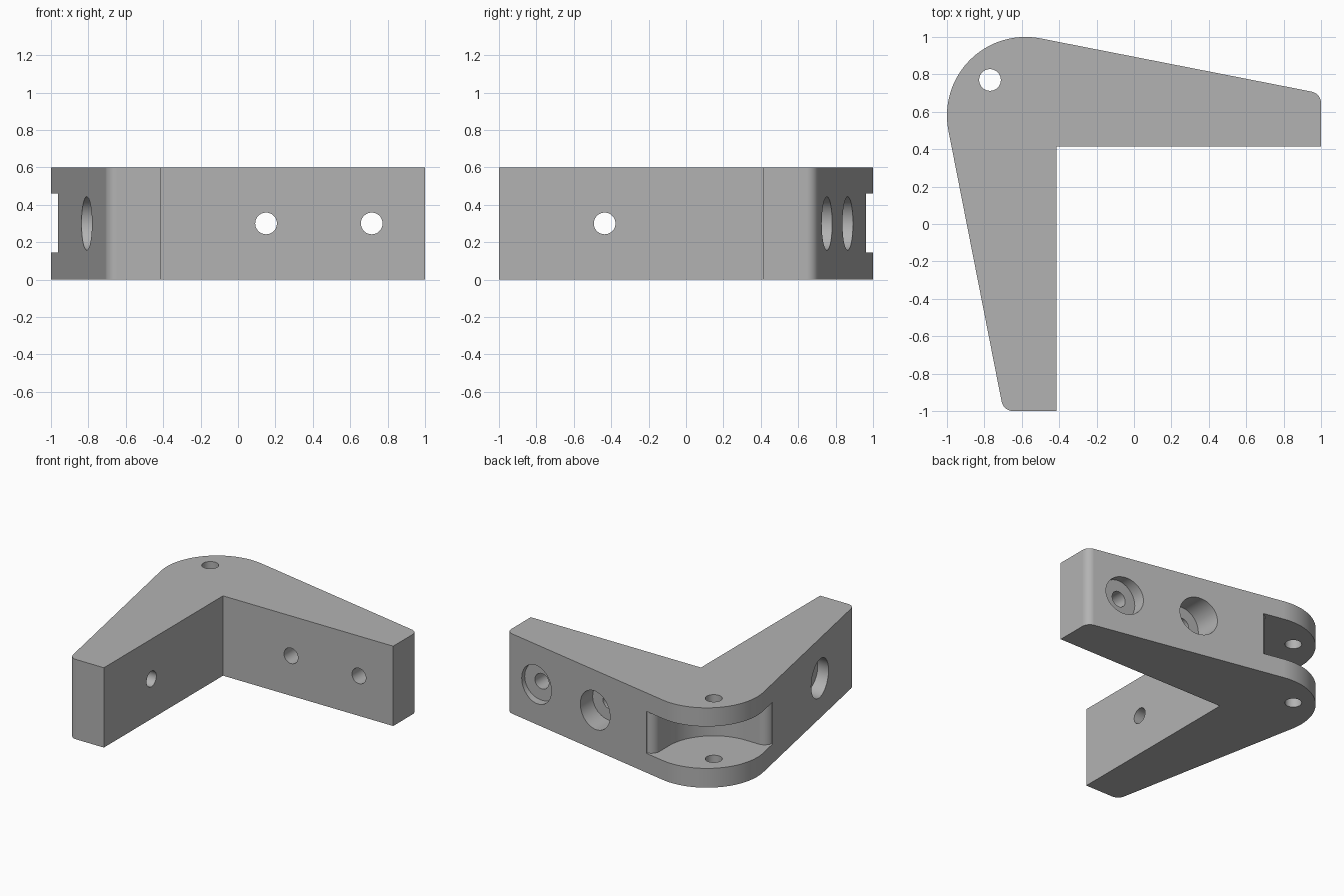
import bpy, bmesh
from math import sin, cos, pi, radians, atan
from mathutils import Matrix, Vector

if "Cube" in bpy.data.objects:
    bpy.data.objects.remove(bpy.data.objects["Cube"])

HEIGHT = 0.6
PIN = Vector((-0.77, 0.77))
HOLE_R, BORE_R, BORE_FLOOR = 0.058, 0.143, 0.69


def arc(cx, cy, r, a0, a1, n):
    return [(cx + r * cos(a0 + (a1 - a0) * i / n), cy + r * sin(a0 + (a1 - a0) * i / n))
            for i in range(n + 1)]


def mirrored(points):
    """Reflect over the bracket's diagonal, keeping the winding continuous."""
    return [(-y, -x) for x, y in reversed(points)]


def prism(name, points, z0, z1):
    bm = bmesh.new()
    face = bm.faces.new([bm.verts.new((x, y, z0)) for x, y in points])
    top = bmesh.ops.extrude_face_region(bm, geom=[face])["geom"]
    bmesh.ops.translate(bm, vec=(0, 0, z1 - z0),
                        verts=[v for v in top if isinstance(v, bmesh.types.BMVert)])
    bmesh.ops.recalc_face_normals(bm, faces=bm.faces)
    return finish(name, bm)


def rod(name, start, end, r):
    start, end = Vector(start), Vector(end)
    axis = end - start
    bm = bmesh.new()
    spin = axis.to_track_quat('Z', 'Y').to_matrix().to_4x4()
    bmesh.ops.create_cone(bm, cap_ends=True, segments=48, radius1=r, radius2=r,
                          depth=axis.length,
                          matrix=Matrix.Translation((start + end) / 2) @ spin)
    return finish(name, bm)


def finish(name, bm):
    mesh = bpy.data.meshes.new(name)
    bm.to_mesh(mesh)
    bm.free()
    obj = bpy.data.objects.new(name, mesh)
    bpy.context.collection.objects.link(obj)
    return obj


def activate(obj):
    bpy.ops.object.select_all(action='DESELECT')
    obj.select_set(True)
    bpy.context.view_layer.objects.active = obj


def cut(body, cutter):
    cutter.hide_render = True
    mod = body.modifiers.new("cut", 'BOOLEAN')
    mod.operation, mod.solver, mod.object = 'DIFFERENCE', 'EXACT', cutter
    activate(body)
    bpy.ops.object.modifier_apply(modifier=mod.name)
    bpy.data.objects.remove(cutter)


# Bracket body: two tapered arms meeting in a rounded knuckle
taper = atan(0.2)
side = pi / 2 - taper
half = [(1, 0.415)] + arc(0.937, 0.646, 0.063, 0, side, 10)
half += arc(-0.58, 0.58, 0.42, side, 3 * pi / 4, 28)
outline = half + mirrored(half)[1:] + [(-0.415, 0.415)]
bracket = prism("corner_bracket", outline, 0, HEIGHT)

# Hinge slot around the pin, with rounded lips
wall = arc(0, 0, 0.37, -pi / 4, 0, 24)
lip = arc(0.44, 0.115, 0.07, pi, radians(101), 10)
half_slot = wall + lip + [(0.427, 0.7)]
slot = mirrored(half_slot) + half_slot[1:] + [(-0.7, 0.7)]
cut(bracket, prism("slot_cutter", [(PIN.x + x, PIN.y + y) for x, y in slot], 0.145, 0.46))

# Pin hole
cut(bracket, rod("pin_cutter", (*PIN, -0.1), (*PIN, HEIGHT + 0.1), HOLE_R))

# Screw holes with counterbores, two in one arm and one in the other
mid = HEIGHT / 2
for x in (0.15, 0.715):
    cut(bracket, rod("bore_cutter", (x, BORE_FLOOR, mid), (x, 1.1, mid), BORE_R))
    cut(bracket, rod("hole_cutter", (x, 0.3, mid), (x, 0.8, mid), HOLE_R))
y = -0.435
cut(bracket, rod("bore_cutter", (-BORE_FLOOR, y, mid), (-1.1, y, mid), BORE_R))
cut(bracket, rod("hole_cutter", (-0.3, y, mid), (-0.8, y, mid), HOLE_R))

# Plain grey finish
grey = bpy.data.materials.new("plain_grey")
grey.use_nodes = True
colour = (0.45, 0.45, 0.45, 1)
grey.diffuse_color = colour
grey.node_tree.nodes["Principled BSDF"].inputs["Base Color"].default_value = colour
bracket.data.materials.clear()
bracket.data.materials.append(grey)

activate(bracket)
bpy.ops.object.shade_smooth_by_angle(angle=radians(30))
weighted = bracket.modifiers.new("even_shading", 'WEIGHTED_NORMAL')
weighted.keep_sharp = True
